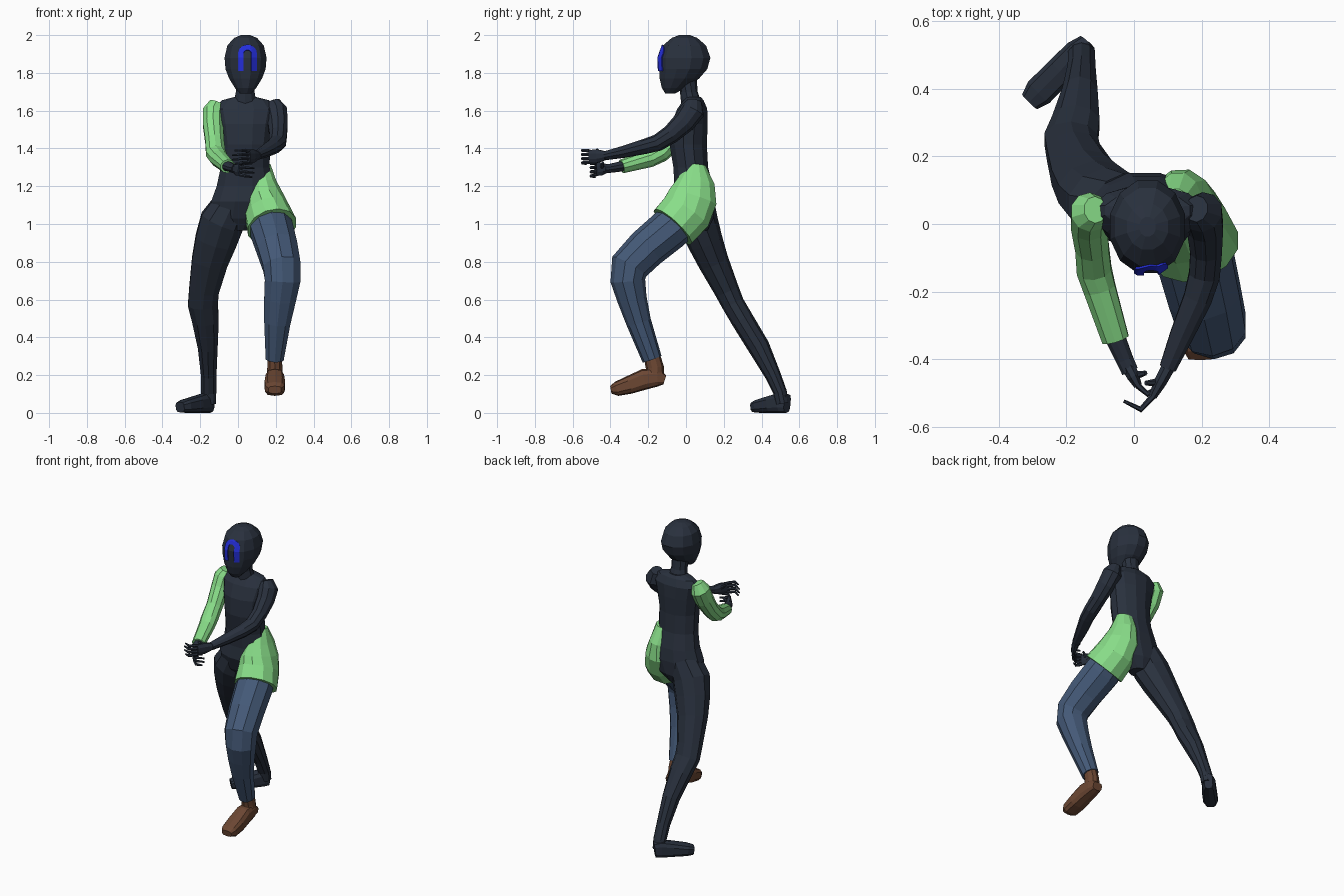
import bpy, bmesh, math
from mathutils import Vector
from mathutils.bvhtree import BVHTree


def material(name, rgb):
    m = bpy.data.materials.new(name)
    m.diffuse_color = (*rgb, 1)
    return m


DARK = material("charcoal navy", (0.022, 0.030, 0.047))
DENIM = material("denim blue", (0.058, 0.10, 0.185))
GREEN = material("light green", (0.25, 0.73, 0.25))
BROWN = material("leather brown", (0.15, 0.063, 0.033))
BLUE = material("bright blue", (0.018, 0.028, 0.72))


def finish(name, bm, mat):
    bmesh.ops.recalc_face_normals(bm, faces=bm.faces)
    me = bpy.data.meshes.new(name)
    bm.to_mesh(me)
    me.materials.append(mat)
    ob = bpy.data.objects.new(name, me)
    bpy.context.collection.objects.link(ob)
    return ob


def tube(name, mat, rings, n=10, ref=(1, 0, 0), axis=None, power=1.0):
    """Loft of rings (x, y, z, half width along ref, half depth)."""
    bm = bmesh.new()
    pts = [Vector(r[:3]) for r in rings]
    loops = []
    for i, r in enumerate(rings):
        t = Vector(axis) if axis else pts[min(i + 1, len(pts) - 1)] - pts[max(i - 1, 0)]
        t.normalize()
        a = Vector(ref)
        a = (a - t * a.dot(t)).normalized()
        b = t.cross(a)
        loop = []
        for k in range(n):
            ang = 2 * math.pi * (k + 0.5) / n
            c, s = math.cos(ang), math.sin(ang)
            c = math.copysign(abs(c) ** power, c)
            s = math.copysign(abs(s) ** power, s)
            loop.append(bm.verts.new(pts[i] + a * c * r[3] + b * s * r[4]))
        loops.append(loop)
    for p, q in zip(loops, loops[1:]):
        for k in range(n):
            bm.faces.new((p[k], p[(k + 1) % n], q[(k + 1) % n], q[k]))
    bm.faces.new(loops[0])
    bm.faces.new(loops[-1])
    for v in bm.verts:
        v.co.z = max(v.co.z, 0)
    return finish(name, bm, mat)


UP = (0, 0, 1)

# head and neck
head = tube("head", DARK, [
    (.04, -.085, 1.69, .03, .025), (.04, -.065, 1.72, .058, .065),
    (.04, -.035, 1.77, .09, .108), (.04, -.015, 1.82, .11, .132),
    (.04, -.008, 1.88, .115, .142), (.04, -.008, 1.945, .10, .118),
    (.04, -.008, 1.985, .063, .07), (.04, -.008, 2.0, .025, .03)],
    n=12, axis=UP)
tube("neck", DARK, [(.038, .03, 1.63, .065, .055), (.038, .015, 1.70, .052, .047),
                    (.038, .0, 1.79, .055, .055)], axis=UP)

# arch shaped mark painted on the face
bm = bmesh.new()
bm.from_mesh(head.data)
tree = BVHTree.FromBMesh(bm)
bm.free()
path = [(-1, 1.81), (-1, 1.835), (-1, 1.86), (-1, 1.88)]
bm = bmesh.new()
rows = []
for i in range(17):
    row = []
    for rad in (.021, .03, .04, .049):
        if 4 <= i <= 12:
            ang = math.pi * (1 - (i - 4) / 8)
            x, z = rad * math.cos(ang), 1.90 + rad * math.sin(ang)
        else:
            side, z = path[i] if i < 4 else path[16 - i]
            x = rad * (side if i < 4 else 1)
        hit = tree.ray_cast(Vector((.05 + x, -1, z)), Vector((0, 1, 0)))[0]
        row.append(bm.verts.new(hit + Vector((0, -.004, 0))))
    rows.append(row)
for p, q in zip(rows, rows[1:]):
    for k in range(3):
        bm.faces.new((p[k], p[k + 1], q[k + 1], q[k]))
mark = finish("face_mark", bm, BLUE)
solid = mark.modifiers.new("thickness", 'SOLIDIFY')
solid.thickness = .006
solid.offset = 0

# torso
tube("torso", DARK, [
    (.01, .06, .965, .06, .055), (.01, .055, 1.03, .15, .095),
    (.03, .04, 1.12, .178, .115), (.037, .04, 1.20, .155, .105),
    (.038, .025, 1.30, .134, .095), (.04, .012, 1.42, .134, .102),
    (.04, .018, 1.53, .15, .10), (.04, .033, 1.61, .17, .082),
    (.04, .04, 1.655, .13, .055), (.038, .035, 1.672, .06, .045)],
    n=12, axis=UP)

# one-sided flared hip cover
tube("hip_cover", GREEN, [
    (.118, .055, 1.31, .056, .05), (.130, .05, 1.22, .075, .105),
    (.137, .035, 1.14, .105, .135), (.155, .0, 1.06, .122, .142),
    (.180, -.07, .985, .135, .136)], n=12)

# front leg with trousers
tube("front_leg", DENIM, [
    (.165, -.02, 1.03, .11, .11), (.178, -.09, .97, .118, .113),
    (.208, -.21, .87, .112, .108), (.232, -.30, .775, .104, .104),
    (.236, -.308, .70, .099, .092), (.222, -.285, .60, .088, .078),
    (.208, -.25, .48, .073, .066), (.194, -.18, .285, .05, .053)])

# front boot
tube("front_ankle", BROWN, [(.194, -.18, .30, .04, .044), (.195, -.165, .24, .042, .048),
                            (.195, -.165, .18, .045, .05)])
tube("front_shoe", BROWN, [
    (.195, -.112, .175, .034, .025), (.195, -.15, .187, .044, .048),
    (.195, -.22, .178, .05, .055), (.195, -.30, .148, .056, .048),
    (.195, -.368, .127, .052, .038), (.195, -.398, .122, .035, .02)], power=.65)

# back leg
tube("back_leg", DARK, [
    (-.03, .05, 1.11, .10, .10), (-.085, .065, 1.01, .122, .105),
    (-.118, .10, .91, .115, .095), (-.15, .145, .80, .10, .082),
    (-.18, .215, .65, .083, .066), (-.186, .25, .575, .083, .06),
    (-.172, .30, .49, .074, .06), (-.16, .385, .35, .055, .058),
    (-.155, .46, .20, .043, .042), (-.155, .498, .11, .042, .036),
    (-.155, .51, .05, .04, .035)])
tube("back_foot", DARK, [
    (-.142, .536, .05, .026, .05), (-.168, .508, .055, .04, .055),
    (-.215, .455, .047, .045, .047), (-.28, .39, .036, .046, .036),
    (-.307, .362, .03, .032, .028)], ref=(.72, -.69, 0), power=.65)

# sleeved arm
tube("sleeved_arm", GREEN, [
    (-.115, .042, 1.645, .035, .04), (-.13, .035, 1.60, .058, .062),
    (-.132, .0, 1.53, .057, .06), (-.124, -.07, 1.44, .052, .053),
    (-.118, -.135, 1.375, .054, .05), (-.102, -.19, 1.348, .05, .047),
    (-.055, -.34, 1.305, .042, .037)])
tube("sleeved_arm_wrist", DARK, [
    (-.06, -.325, 1.308, .032, .028), (-.028, -.40, 1.295, .027, .024),
    (-.012, -.435, 1.292, .026, .024)])

# bare arm
tube("bare_arm", DARK, [
    (.185, .045, 1.65, .035, .04), (.202, .035, 1.60, .06, .066),
    (.21, -.01, 1.54, .056, .06), (.213, -.08, 1.475, .049, .05),
    (.208, -.15, 1.43, .048, .045), (.188, -.22, 1.41, .044, .04),
    (.14, -.33, 1.382, .036, .032), (.10, -.425, 1.362, .026, .024)])


# hands: flat palm, four curled fingers, thumb
def hand(name, wrist, palm, bend, tip, thumb):
    mid = [(a + b) / 2 for a, b in zip(wrist, palm)]
    tube(name + "_palm", DARK, [(*wrist, .024, .022), (*mid, .038, .02), (*palm, .038, .013)],
         n=8, ref=UP)
    for i in range(4):
        dz = .03 - .02 * i
        short = .75 + .25 * (1 if i in (1, 2) else 0)
        end = [b + (t - b) * short for b, t in zip(bend, tip)]
        tube(f"{name}_finger_{i + 1}", DARK,
             [(*palm[:2], palm[2] + dz, .0095, .0095), (*bend[:2], bend[2] + dz * 1.1, .009, .009),
              (*end[:2], end[2] + dz * 1.2, .005, .005)], n=6, ref=UP)
    tube(name + "_thumb", DARK, [(*mid, .014, .014), (*thumb, .007, .007)], n=6, ref=UP)


hand("upper_hand", (.10, -.425, 1.362), (.055, -.51, 1.357), (.02, -.548, 1.357),
     (-.03, -.523, 1.352), (.035, -.47, 1.395))
hand("lower_hand", (-.018, -.42, 1.293), (.012, -.478, 1.29), (.04, -.502, 1.287),
     (.085, -.475, 1.283), (.035, -.44, 1.325))
